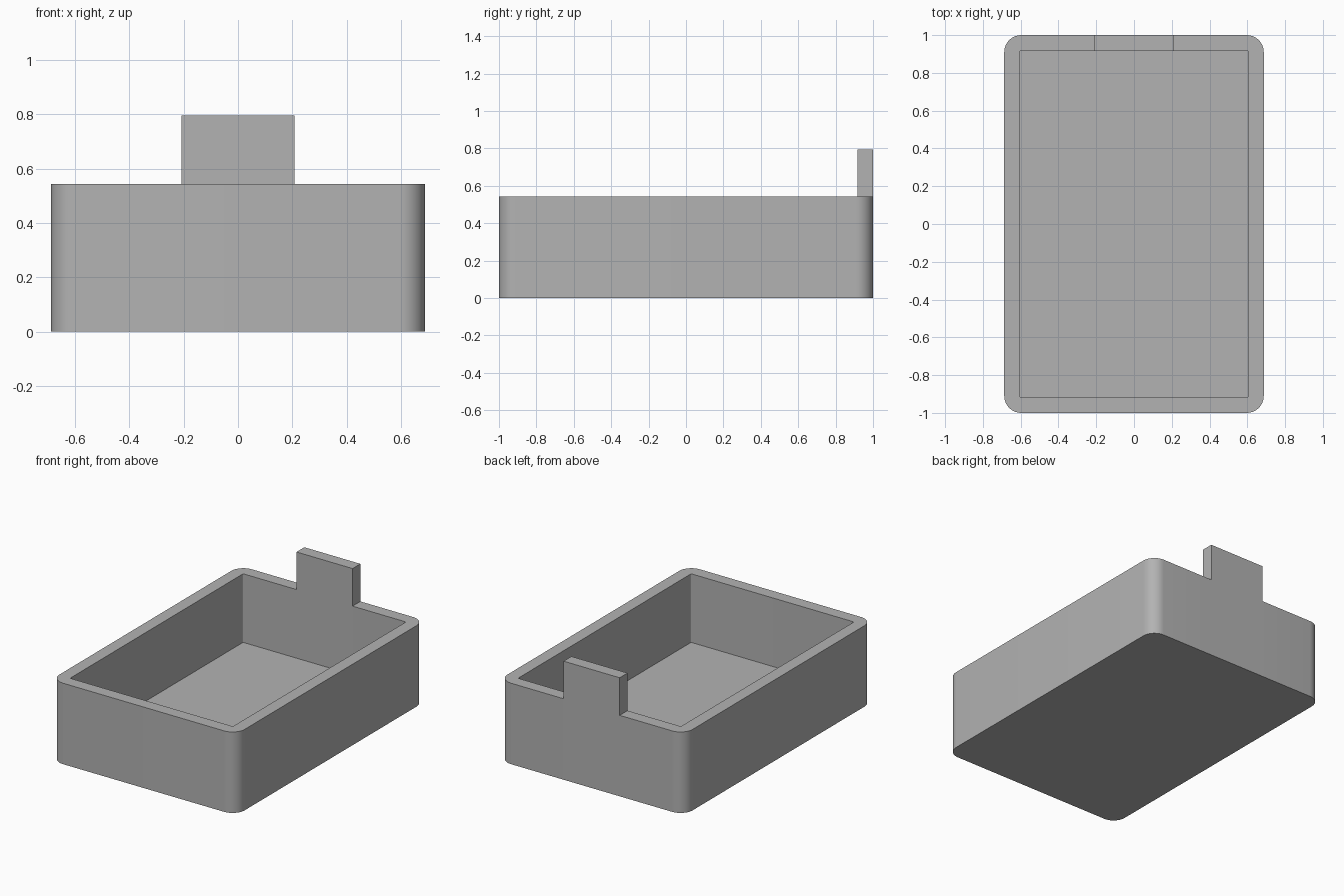
import bpy
import bmesh
from math import cos, sin, pi, radians

cube = bpy.data.objects.get("Cube")
if cube:
    bpy.data.objects.remove(cube, do_unlink=True)

HALF_X, HALF_Y, HEIGHT = 0.687, 1.0, 0.543
WALL, FLOOR = 0.083, 0.083
TAB_HALF, TAB_TOP = 0.208, 0.795
OUTER_R, INNER_R, STEPS = 0.09, 0.007, 10

# Single flat colour
grey = bpy.data.materials.new("plain_grey")
grey.use_nodes = True
colour = (0.45, 0.45, 0.45, 1)
grey.diffuse_color = colour
grey.node_tree.nodes["Principled BSDF"].inputs["Base Color"].default_value = colour


def outline(bm, hx, hy, r, z):
    """Rounded rectangle ring, with two extra points on the back for the tab."""
    points = []
    for i, (sx, sy) in enumerate([(1, 1), (-1, 1), (-1, -1), (1, -1)]):
        for s in range(STEPS + 1):
            a = (i + s / STEPS) * pi / 2
            points.append((sx * (hx - r) + r * cos(a), sy * (hy - r) + r * sin(a)))
        if i == 0:
            points += [(TAB_HALF, hy), (-TAB_HALF, hy)]
    return [bm.verts.new((x, y, z)) for x, y in points]


def bridge(bm, a, b):
    n = len(a)
    return [bm.faces.new((a[i], a[(i + 1) % n], b[(i + 1) % n], b[i])) for i in range(n)]


bm = bmesh.new()
inner = (HALF_X - WALL, HALF_Y - WALL, INNER_R)
outer_low = outline(bm, HALF_X, HALF_Y, OUTER_R, 0)
outer_top = outline(bm, HALF_X, HALF_Y, OUTER_R, HEIGHT)
inner_top = outline(bm, *inner, HEIGHT)
inner_low = outline(bm, *inner, FLOOR)

# Tray: underside, outer walls, rim, inner walls, floor
bm.faces.new(outer_low[::-1])
bridge(bm, outer_low, outer_top)
rim = bridge(bm, outer_top, inner_top)
bridge(bm, inner_top, inner_low)
bm.faces.new(inner_low)

# Back tab: raise the middle piece of the back rim
tab = rim[STEPS + 1]
raised = bmesh.ops.extrude_face_region(bm, geom=[tab])["geom"]
for v in raised:
    if isinstance(v, bmesh.types.BMVert):
        v.co.z = TAB_TOP
if tab.is_valid:
    bmesh.ops.delete(bm, geom=[tab], context="FACES_ONLY")
bmesh.ops.recalc_face_normals(bm, faces=bm.faces)

mesh = bpy.data.meshes.new("tray_with_tab")
bm.to_mesh(mesh)
bm.free()
mesh.materials.append(grey)
tray = bpy.data.objects.new("tray_with_tab", mesh)
bpy.context.collection.objects.link(tray)

# Smooth rounded corners, crisp edges
bpy.ops.object.select_all(action="DESELECT")
tray.select_set(True)
bpy.context.view_layer.objects.active = tray
bpy.ops.object.shade_smooth_by_angle(angle=radians(30))
